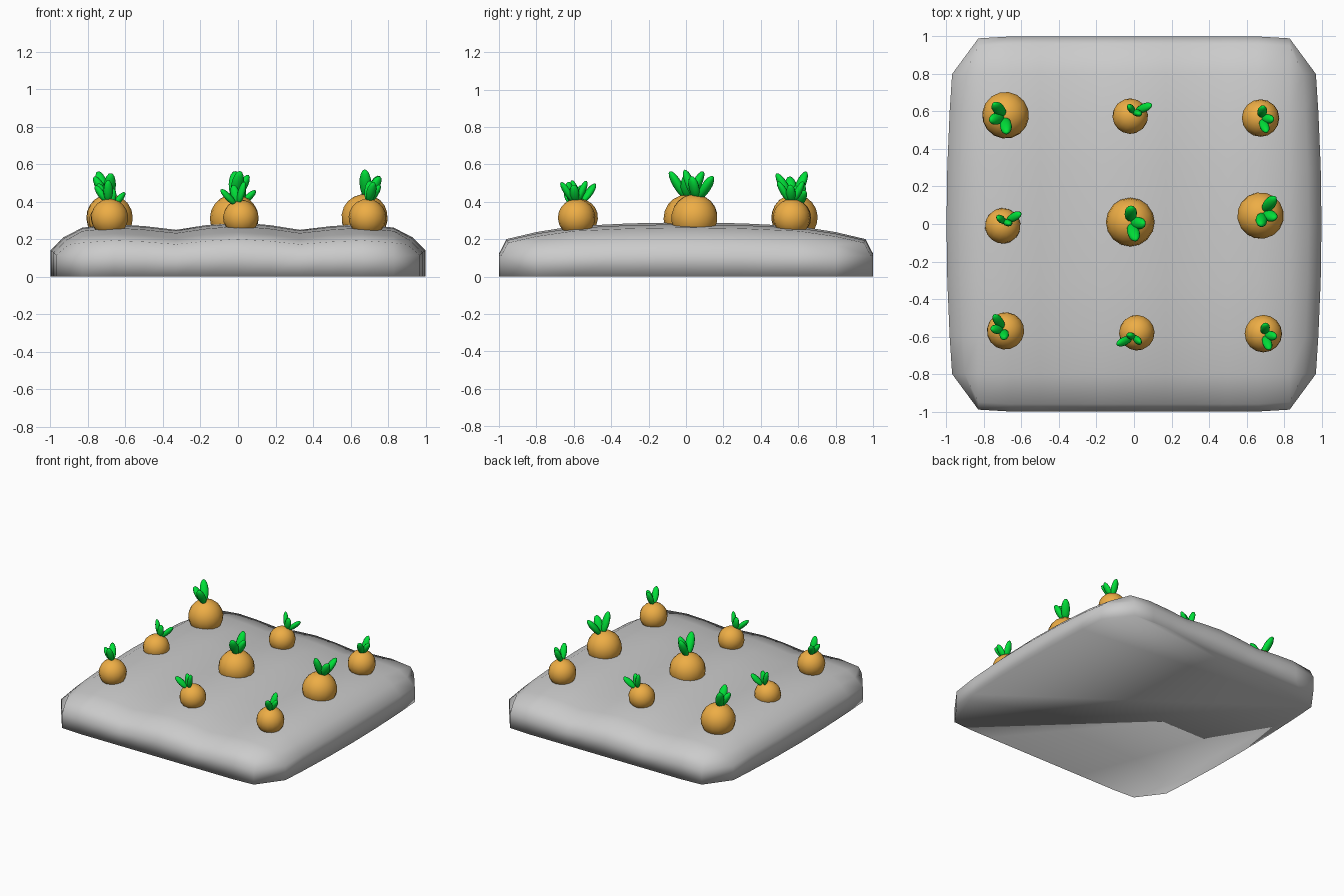
import bpy, bmesh, math
from mathutils import Vector, Matrix

if "Cube" in bpy.data.objects:
    bpy.data.objects.remove(bpy.data.objects["Cube"])


def material(name, rgb):
    m = bpy.data.materials.new(name)
    m.diffuse_color = (*rgb, 1)
    m.use_nodes = True
    m.node_tree.nodes["Principled BSDF"].inputs["Base Color"].default_value = m.diffuse_color
    return m


def finish(bm, name, mat=None):
    bmesh.ops.recalc_face_normals(bm, faces=bm.faces)
    for f in bm.faces:
        f.smooth = True
    me = bpy.data.meshes.new(name)
    bm.to_mesh(me)
    bm.free()
    ob = bpy.data.objects.new(name, me)
    bpy.context.collection.objects.link(ob)
    if mat:
        me.materials.append(mat)
    return ob


def mirrored(half):
    return [(-p, h) for p, h in reversed(half[1:])] + half


# Soil bed: ridged height profile across x times a fall-off along y
def soil_bed():
    xs = mirrored([(0, .29), (.17, .275), (.33, .25), (.5, .27), (.66, .28),
                   (.83, .262), (.93, .21), (1, .14)])
    ys = mirrored([(0, 1), (.3, .98), (.6, .93), (.8, .82), (.96, .69), (1, .42)])
    bm = bmesh.new()
    v = {}
    for i, (x, a) in enumerate(xs):
        for j, (y, b) in enumerate(ys):
            if abs(x) > .9 and abs(y) > .9:
                continue
            px = x * (1 - .03 * (y / .8) ** 2) if abs(x) > .9 else x
            py = y * .99 if abs(x) > .8 and abs(y) > .9 else y
            v[i, j] = bm.verts.new((px, py, a * b))
    nx, ny = len(xs) - 1, len(ys) - 1
    for i in range(nx):
        for j in range(ny):
            keys = [(i, j), (i + 1, j), (i + 1, j + 1), (i, j + 1)]
            if all(k in v for k in keys):
                bm.faces.new([v[k] for k in keys])
    # chamfered corners
    for ci, sx in ((0, 1), (nx, -1)):
        for cj, sy in ((0, 1), (ny, -1)):
            g = lambda i, j: v[ci + sx * i, cj + sy * j]
            bm.faces.new([g(2, 2), g(1, 2), g(2, 1)])
            bm.faces.new([g(1, 2), g(0, 2), g(2, 0), g(2, 1)])
    # vertical skirt and flat underside
    rim = [e for e in bm.edges if e.is_boundary]
    ext = bmesh.ops.extrude_edge_only(bm, edges=rim)["geom"]
    for w in ext:
        if isinstance(w, bmesh.types.BMVert):
            w.co.z = 0
    bottom = [e for e in ext if isinstance(e, bmesh.types.BMEdge) and e.is_boundary]
    bmesh.ops.contextual_create(bm, geom=bottom)
    finish(bm, "soil_bed")


soil_bed()
orange = material("carrot_orange", (.85, .42, .06))
green = material("leaf_green", (.0, .75, .04))

# Leaf tips relative to the crown of a full-size carrot
LEAF_TIPS = [(.005, .08, .12), (.075, -.01, .10), (.03, -.095, .12)]

# x, y, centre z, radius, lean x, lean y, turn in degrees
CARROTS = [
    (-.685, .58, .315, .125, -.005, -.01, 195),
    (-.02, .575, .315, .095, .03, .035, -90),
    (.675, .565, .315, .10, .005, 0, 0),
    (-.70, -.01, .295, .095, .02, .035, -85),
    (-.02, .01, .31, .13, 0, 0, 0),
    (.675, .045, .315, .125, .015, .02, -35),
    (-.685, -.57, .315, .10, -.01, .01, 195),
    (.015, -.58, .315, .095, -.025, -.035, 90),
    (.69, -.585, .315, .10, .005, -.005, 0),
]

for n, (x, y, z, r, lx, ly, turn) in enumerate(CARROTS, 1):
    axis = Vector((lx, ly, math.sqrt(r * r - lx * lx - ly * ly))).normalized()
    lean = Vector((0, 0, 1)).rotation_difference(axis).to_matrix().to_4x4()
    base = Matrix.Translation((x, y, z)) @ lean @ Matrix.Rotation(math.radians(turn), 4, 'Z')

    # Carrot root
    bm = bmesh.new()
    bmesh.ops.create_uvsphere(bm, u_segments=16, v_segments=10, radius=r, matrix=base)
    finish(bm, f"carrot_{n}", orange)

    # Three leaves fanning from the crown
    s = r / .127
    bm = bmesh.new()
    for tip in LEAF_TIPS:
        root = Vector((tip[0] * .12 * s, tip[1] * .12 * s, r - .02 * s))
        end = Vector((tip[0] * s, tip[1] * s, r + tip[2] * s))
        d = end - root
        m = (base @ Matrix.Translation((root + end) / 2)
             @ d.to_track_quat('Z', 'Y').to_matrix().to_4x4()
             @ Matrix.Diagonal((.033 * s, .025 * s, d.length / 2, 1)))
        bmesh.ops.create_uvsphere(bm, u_segments=10, v_segments=8, radius=1, matrix=m)
    finish(bm, f"carrot_leaves_{n}", green)
